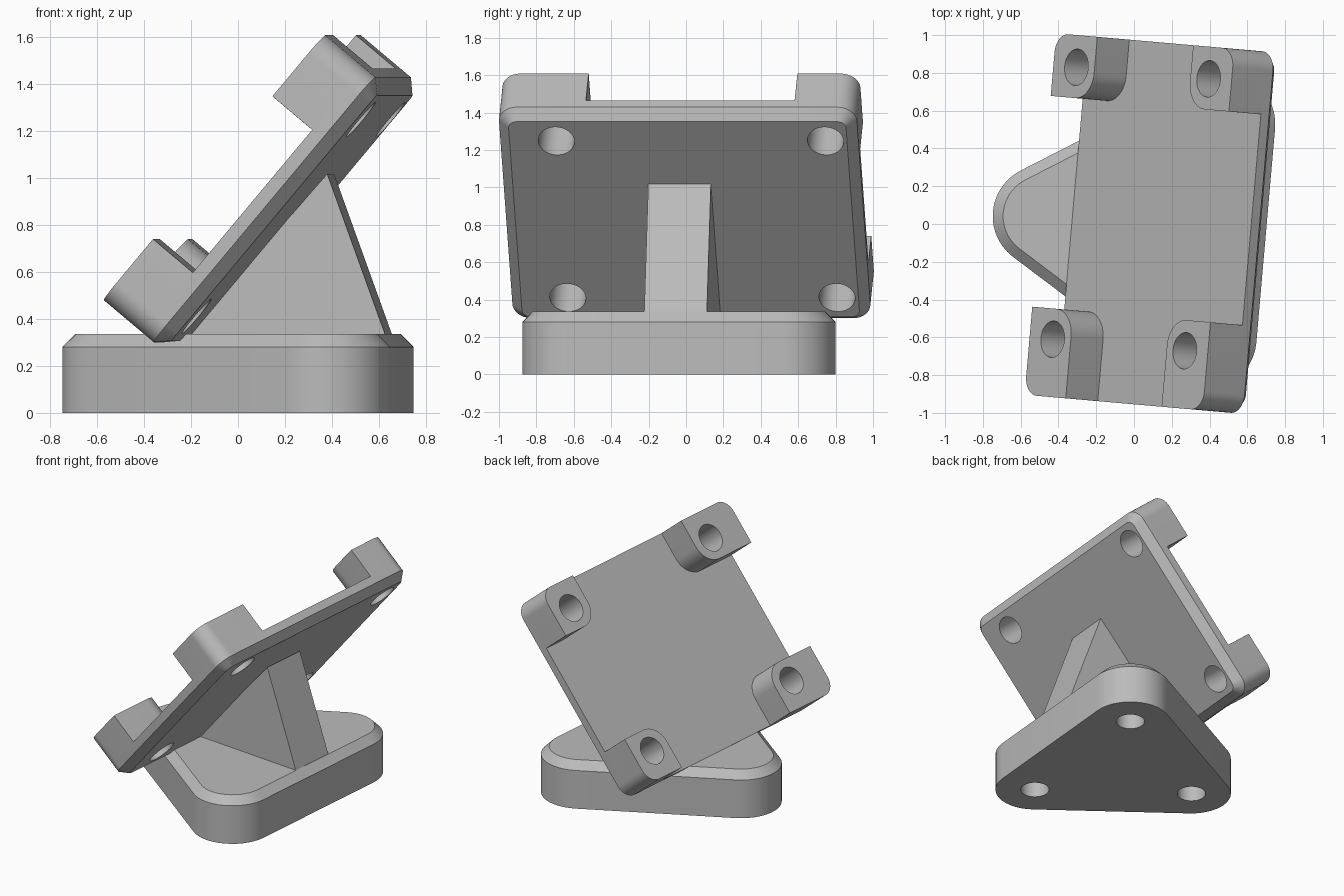
import bpy, bmesh, math
from mathutils import Matrix

if "Cube" in bpy.data.objects:
    bpy.data.objects.remove(bpy.data.objects["Cube"])

TURN = Matrix.Rotation(math.radians(-5), 4, 'Z')
TILT = TURN @ Matrix.Rotation(math.radians(-50), 4, 'Y')

grey = bpy.data.materials.new("plain_grey")
grey.use_nodes = True
COLOUR = (0.5, 0.5, 0.5, 1)
grey.diffuse_color = COLOUR
grey.node_tree.nodes["Principled BSDF"].inputs["Base Color"].default_value = COLOUR


def outline(circles, inset=0):
    """Rounded polygon around circles (x, y, r) listed counter-clockwise."""
    normals = []
    for i, (x, y, r) in enumerate(circles):
        x2, y2, r2 = circles[(i + 1) % len(circles)]
        gap = math.hypot(x2 - x, y2 - y)
        normals.append(math.atan2(y2 - y, x2 - x) - math.acos((r - r2) / gap))
    points = []
    for i, (x, y, r) in enumerate(circles):
        start = normals[i - 1]
        sweep = (normals[i] - start) % math.tau
        steps = 14 if r > 0.01 else 1
        for k in range(steps + 1):
            a = start + sweep * k / steps
            points.append((x + (r - inset) * math.cos(a), y + (r - inset) * math.sin(a)))
    return points


def rounded_box(corners):
    """Turn sharp rectangle corners (x, y, r) into corner circles."""
    mx = sum(c[0] for c in corners) / 4
    my = sum(c[1] for c in corners) / 4
    circles = [(x + math.copysign(r, mx - x), y + math.copysign(r, my - y), r)
               for x, y, r in corners]
    area = sum(a[0] * b[1] - b[0] * a[1] for a, b in zip(corners, corners[1:] + corners[:1]))
    return circles if area > 0 else circles[::-1]


def loft(name, layers, matrix):
    """Solid through stacked outlines given as (height, points)."""
    bm = bmesh.new()
    rings = [[bm.verts.new((x, y, z)) for x, y in pts] for z, pts in layers]
    bm.faces.new(rings[0][::-1])
    bm.faces.new(rings[-1])
    n = len(rings[0])
    for low, high in zip(rings, rings[1:]):
        for i in range(n):
            j = (i + 1) % n
            bm.faces.new((low[i], low[j], high[j], high[i]))
    bmesh.ops.recalc_face_normals(bm, faces=bm.faces)
    mesh = bpy.data.meshes.new(name)
    bm.to_mesh(mesh)
    bm.free()
    mesh.materials.append(grey)
    obj = bpy.data.objects.new(name, mesh)
    bpy.context.collection.objects.link(obj)
    obj.matrix_world = matrix
    return obj


def activate(obj):
    bpy.ops.object.select_all(action='DESELECT')
    obj.select_set(True)
    bpy.context.view_layer.objects.active = obj


def drill(obj, x, y, low, high):
    """Cut a round hole along the part's own upright axis."""
    ring = [(x + HOLE * math.cos(math.tau * k / 40), y + HOLE * math.sin(math.tau * k / 40))
            for k in range(40)]
    cutter = loft("hole_cutter", [(low, ring), (high, ring)], obj.matrix_world.copy())
    cutter.hide_render = True
    activate(obj)
    mod = obj.modifiers.new("hole", 'BOOLEAN')
    mod.operation, mod.solver, mod.object = 'DIFFERENCE', 'EXACT', cutter
    bpy.ops.object.modifier_apply(modifier=mod.name)
    bpy.data.objects.remove(cutter)


def finish(obj):
    activate(obj)
    bpy.ops.object.shade_smooth_by_angle(angle=math.radians(30))


HOLE = 0.097
CHAMFER = 0.055

# Rounded triangular base with blind holes underneath
feet = [(-0.48, 0, 0.27), (0.43, -0.57, 0.27), (0.43, 0.57, 0.27)]
base = loft("base", [(0, outline(feet)), (0.28, outline(feet)),
                     (0.335, outline(feet, CHAMFER))], TURN)
for x, y, r in feet:
    drill(base, x, y, -0.1, 0.22)
finish(base)

# Tilted plate with a chamfered underside
T0, T1, V0, V1 = 0.047, 1.52, -0.951, 0.97
BOTTOM, TOP, PAD_TOP = 0.356, 0.468, 0.69
EDGE = 0.1
rim = rounded_box([(T0, V0, EDGE), (T1, V0, EDGE), (T1, V1, EDGE), (T0, V1, EDGE)])
plate = loft("tilted_plate", [(BOTTOM, outline(rim, CHAMFER)),
                              (BOTTOM + CHAMFER, outline(rim)), (TOP, outline(rim))], TILT)

# Four corner pads, each drilled through together with the plate
SHARP = 0.0005
for side, v_out, v_in, v_hole in (("front", V0, -0.483, -0.645), ("back", V1, 0.637, 0.80)):
    for end, t_out, sign in (("lower", T0, 1), ("upper", T1, -1)):
        t_in = t_out + sign * 0.34
        t_hole = t_out + sign * 0.19
        shape = outline(rounded_box([(t_out, v_out, EDGE), (t_in, v_out, SHARP),
                                     (t_in, v_in, 0.14), (t_out, v_in, SHARP)]))
        pad = loft(f"{side}_{end}_pad", [(TOP, shape), (PAD_TOP, shape)], TILT)
        for part in (pad, plate):
            drill(part, t_hole, v_hole, 0.2, 0.9)
        finish(pad)
finish(plate)

# Triangular support between base and plate, drawn in side profile
side_profile = [(0.396, 1.017), (-0.225, 0.31), (0.652, 0.31)]
upright = TURN @ Matrix.Rotation(math.radians(90), 4, 'X')
support = loft("support_wedge", [(-0.168, side_profile), (0.168, side_profile)], upright)
finish(support)
